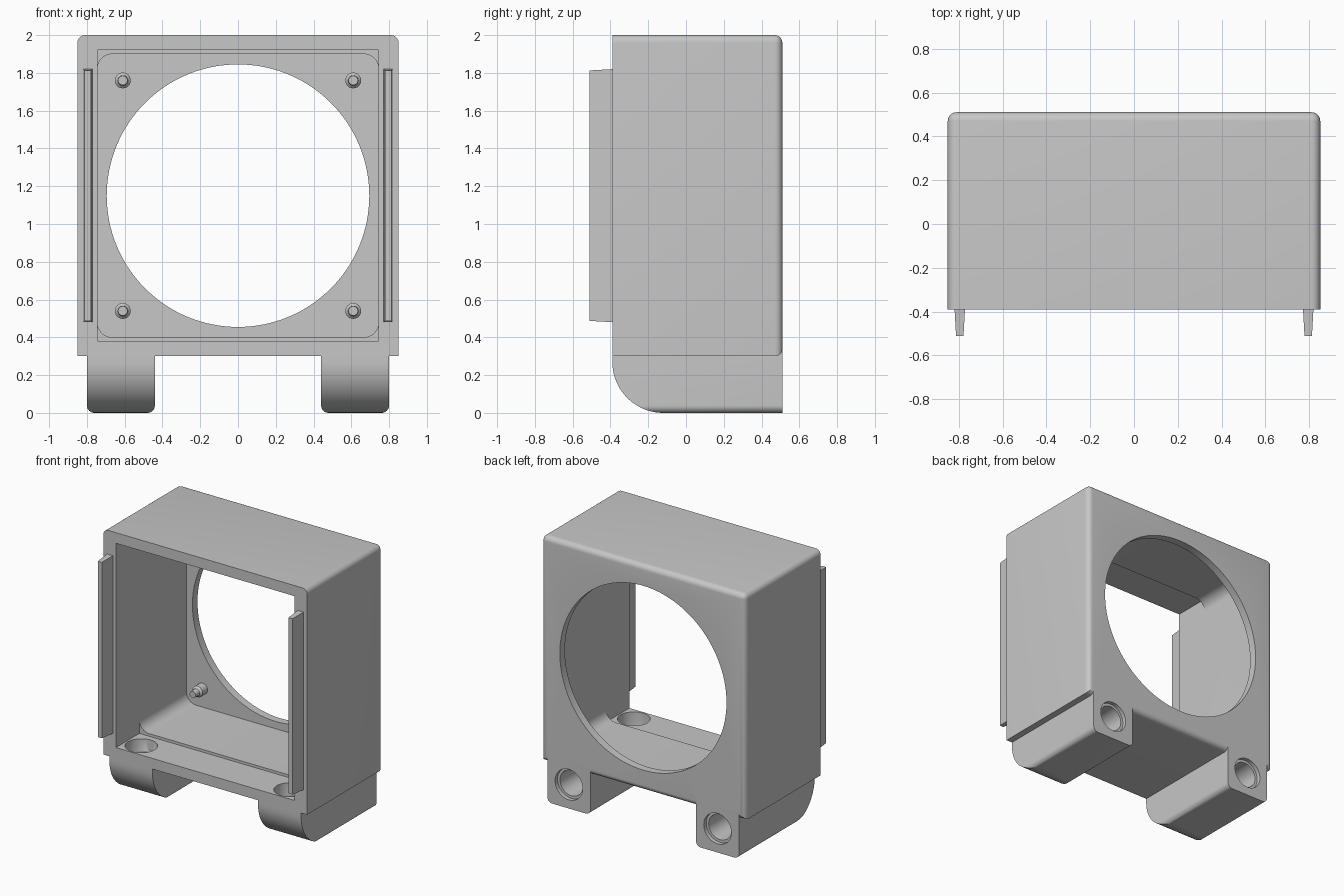
import bpy, bmesh, math
from mathutils import Vector

cube = bpy.data.objects.get("Cube")
if cube:
    bpy.data.objects.remove(cube, do_unlink=True)

grey = bpy.data.materials.new("matte_grey")
grey.use_nodes = True
colour = (0.57, 0.57, 0.57, 1)
grey.diffuse_color = colour
grey.node_tree.nodes["Principled BSDF"].inputs["Base Color"].default_value = colour


def finish(name, bm):
    bmesh.ops.recalc_face_normals(bm, faces=bm.faces)
    mesh = bpy.data.meshes.new(name)
    bm.to_mesh(mesh)
    bm.free()
    mesh.materials.append(grey)
    obj = bpy.data.objects.new(name, mesh)
    bpy.context.collection.objects.link(obj)
    return obj


def loft(name, rings):
    """Skin a list of equal-length point rings and cap both ends."""
    bm = bmesh.new()
    loops = [[bm.verts.new(p) for p in ring] for ring in rings]
    n = len(loops[0])
    for a, b in zip(loops, loops[1:]):
        for i in range(n):
            j = (i + 1) % n
            bm.faces.new((a[i], a[j], b[j], b[i]))
    bm.faces.new(loops[0])
    bm.faces.new(loops[-1])
    return finish(name, bm)


def rounded_rect(x0, x1, z0, z1, low=0, high=0, steps=8):
    """Outline with separate radii for the lower and upper corners."""
    pts = []
    for k, (x, z, r, sx, sz) in enumerate((
            (x1, z1, high, -1, -1), (x0, z1, high, 1, -1),
            (x0, z0, low, 1, 1), (x1, z0, low, -1, 1))):
        for i in range(steps + 1 if r else 1):
            a = math.pi / 2 * (k + i / steps)
            c = (x + sx * r, z + sz * r)
            pts.append((c[0] + r * math.cos(a), c[1] + r * math.sin(a)) if r else (x, z))
    return pts


def prism_y(name, outline, y0, y1):
    return loft(name, [[(x, y, z) for x, z in outline] for y in (y0, y1)])


def boolean(target, tool, operation="DIFFERENCE"):
    mod = target.modifiers.new("cut", "BOOLEAN")
    mod.operation, mod.solver, mod.object = operation, "EXACT", tool
    bpy.ops.object.select_all(action="DESELECT")
    bpy.context.view_layer.objects.active = target
    target.select_set(True)
    bpy.ops.object.modifier_apply(modifier=mod.name)
    bpy.data.objects.remove(tool, do_unlink=True)


def lathe_y(name, x, z, profile, segments):
    """Turned part along y; profile holds (y, radius) pairs."""
    angles = [2 * math.pi * i / segments for i in range(segments)]
    return loft(name, [[(x + r * math.cos(a), y, z + r * math.sin(a)) for a in angles]
                       for y, r in profile])


FRONT, BACK = -0.39, 0.51

# Outer shell with rounded back rim and top corners
bm = bmesh.new()
bmesh.ops.create_cube(bm, size=1)
for v in bm.verts:
    v.co = Vector((v.co.x * 1.7, v.co.y * 0.9 + 0.06, v.co.z * 1.7 + 1.15))
soft = [e for e in bm.edges
        if all(v.co.y > 0.5 for v in e.verts)
        or (all(v.co.z > 1.9 for v in e.verts) and e.verts[0].co.x == e.verts[1].co.x)]
bmesh.ops.bevel(bm, geom=soft, offset=0.04, segments=6, profile=0.5, affect="EDGES")
housing = finish("housing", bm)

# Feet: rounded lower corners, swept curve at the front
for side in (-1, 1):
    xs = sorted((side * 0.44, side * 0.80))
    foot = prism_y("foot", rounded_rect(*xs, 0, 0.36, low=0.04), FRONT, BACK)
    side_outline = [(BACK, -0.1), (BACK, 0.5), (FRONT, 0.5)]
    for i in range(21):
        a = math.pi / 2 * i / 20
        side_outline.append((FRONT + 0.27 * (1 - math.cos(a)), 0.27 * (1 - math.sin(a))))
    side_outline[-1] = (side_outline[-1][0], 0)
    side_outline += [(side_outline[-1][0], -0.1)]
    trim = loft("foot_trim", [[(x, y, z) for y, z in side_outline]
                              for x in (xs[0] - 0.1, xs[1] + 0.1)])
    boolean(foot, trim, "INTERSECT")
    boolean(housing, foot, "UNION")

# Front opening, deeper rounded cavity and the large round window
boolean(housing, prism_y("opening", rounded_rect(-0.745, 0.745, 0.38, 1.92), -0.6, -0.11))
boolean(housing, prism_y("cavity", rounded_rect(-0.745, 0.745, 0.40, 1.90, 0.08, 0.08),
                         -0.2, 0.45))
boolean(housing, lathe_y("window", 0, 1.15, [(0.3, 0.695), (0.7, 0.695)], 128))

# Bent ducts from the floor through each foot to a counterbore at the back
for side in (-1, 1):
    bend = 0.12
    path = [(-0.265, 0.60, 0, 0.112)]
    for i in range(11):
        a = math.pi / 2 * i / 10
        path.append((-0.145 - bend * math.cos(a), 0.30 - bend * math.sin(a),
                     a, 0.112 - 0.017 * i / 10))
    q = math.pi / 2
    path += [(BACK - 0.03, 0.18, q, 0.095), (BACK - 0.03, 0.18, q, 0.115),
             (BACK + 0.1, 0.18, q, 0.115)]
    rings = []
    for y, z, a, r in path:
        ring = []
        for i in range(40):
            t = 2 * math.pi * i / 40
            ring.append((side * 0.62 + r * math.cos(t),
                         y + r * math.sin(t) * math.cos(a),
                         z + r * math.sin(t) * math.sin(a)))
        rings.append(ring)
    boolean(housing, loft("duct", rings))

parts = [housing]

# Tapered rails on the front edge
for side, label in ((-1, "right"), (1, "left")):
    rings = []
    for y, half, inset in ((FRONT + 0.005, 0.024, 0), (-0.51, 0.017, 0.007)):
        x = side * 0.795
        rings.append([(px, y, pz) for px, pz in
                      rounded_rect(x - half, x + half, 0.48 + inset, 1.82 - inset)])
    parts.append(loft(label + "_rail", rings))

    # Locating pegs on the inner back wall
    for z, level in ((0.54, "lower"), (1.76, "upper")):
        parts.append(lathe_y(f"{level}_{label}_peg", side * 0.61, z,
                             [(0.455, 0.042), (0.39, 0.042), (0.375, 0.027), (0.33, 0.025)], 24))

bpy.ops.object.select_all(action="DESELECT")
for part in parts:
    part.select_set(True)
bpy.context.view_layer.objects.active = housing
bpy.ops.object.shade_smooth_by_angle(angle=math.radians(30))
